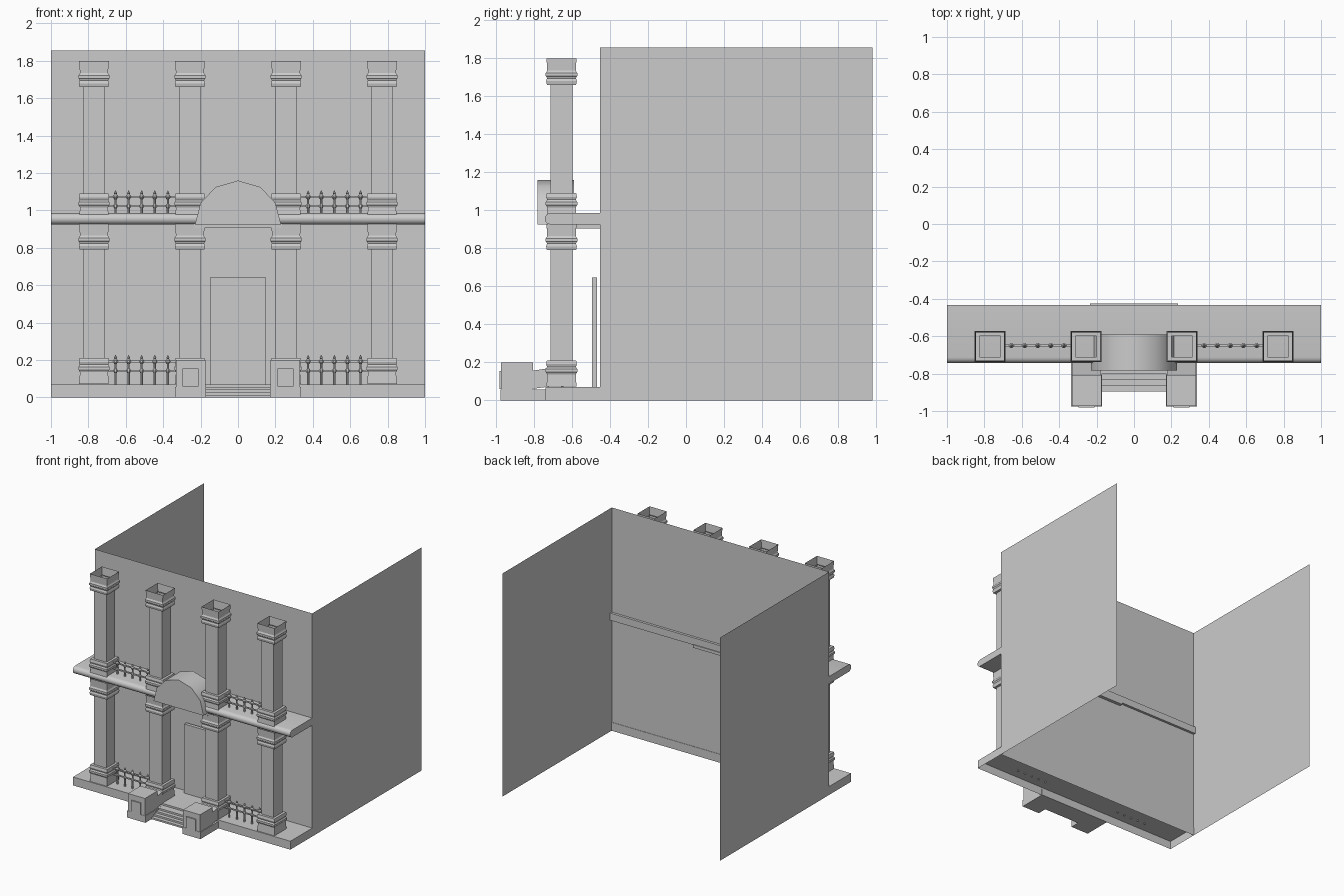
import bpy, bmesh, math

if "Cube" in bpy.data.objects:
    bpy.data.objects.remove(bpy.data.objects["Cube"])

CY = -0.655  # column and railing line
COLUMN_X = (-0.77, -0.257, 0.257, 0.77)


def make(name, verts, faces, smooth=False):
    me = bpy.data.meshes.new(name)
    me.from_pydata(verts, [], faces)
    bm = bmesh.new()
    bm.from_mesh(me)
    bmesh.ops.recalc_face_normals(bm, faces=bm.faces)
    bm.to_mesh(me)
    bm.free()
    ob = bpy.data.objects.new(name, me)
    bpy.context.collection.objects.link(ob)
    if smooth:
        bpy.ops.object.select_all(action='DESELECT')
        ob.select_set(True)
        bpy.context.view_layer.objects.active = ob
        bpy.ops.object.shade_smooth_by_angle(angle=math.radians(40))
    return ob


def box(name, x0, x1, y0, y1, z0, z1, bottom=True):
    v = [(x, y, z) for z in (z0, z1) for x, y in ((x0, y0), (x1, y0), (x1, y1), (x0, y1))]
    f = [(4, 5, 6, 7)] + [(i, (i + 1) % 4, 4 + (i + 1) % 4, 4 + i) for i in range(4)]
    if bottom:
        f.append((3, 2, 1, 0))
    return make(name, v, f)


def prism(name, pts, axis, a, b, smooth=False):
    """Extrude a closed outline along x (points y,z) or y (points x,z)."""
    n = len(pts)
    place = (lambda p, t: (t, p[0], p[1])) if axis == 'x' else (lambda p, t: (p[0], t, p[1]))
    v = [place(p, t) for t in (a, b) for p in pts]
    f = [tuple(range(n)), tuple(range(2 * n - 1, n - 1, -1))]
    f += [(i, (i + 1) % n, n + (i + 1) % n, n + i) for i in range(n)]
    return make(name, v, f, smooth)


def spin(name, profile, x, y, sides, z_off=0, square=False):
    """Open-ended turned shape; square uses the radius as half width."""
    v, f = [], []
    k = math.sqrt(2) if square else 1
    for r, z in profile:
        for i in range(sides):
            a = math.tau * (i + 0.5) / sides
            v.append((x + k * r * math.cos(a), y + k * r * math.sin(a), z + z_off))
    for j in range(len(profile) - 1):
        for i in range(sides):
            i2 = (i + 1) % sides
            f.append((j * sides + i, j * sides + i2, (j + 1) * sides + i2, (j + 1) * sides + i))
    return make(name, v, f)


# Building shell: front and two side walls, open above and behind
w = [(1, 0.98), (1, -0.453), (-1, -0.453), (-1, 0.98)]
make("walls", [(x, y, z) for z in (0, 1.855) for x, y in w],
     [(i, i + 1, i + 5, i + 4) for i in range(3)])

# Ground terrace, hollow underneath
box("terrace", -1, 1, -0.74, -0.45, 0, 0.07, bottom=False)

# Balcony slab with a rounded front edge
nose = [(-0.713 - 0.03 * math.sin(t), 0.955 - 0.03 * math.cos(t))
        for t in (math.pi * i / 8 for i in range(9))]
prism("balcony", [(-0.432, 0.925)] + nose + [(-0.432, 0.985)], 'x', -1, 1, True)

# Arched canopy over the entrance and the soffit block under it
arch = [(0.23, 0.925), (0.2, 1.04), (0.12, 1.125)]
prism("canopy", arch + [(0, 1.16)] + [(-x, z) for x, z in arch[::-1]], 'y', -0.782, -0.59, True)
box("canopy_soffit", -0.235, 0.235, -0.735, -0.425, 0.905, 0.93)

# Door
box("door", -0.148, 0.148, -0.495, -0.467, 0.07, 0.645)

# Square columns on two floors with moulded bases and capitals
cap = [(0.077, 0), (0.081, 0.02), (0.076, 0.034), (0.079, 0.042), (0.083, 0.046), (0.083, 0.062),
       (0.079, 0.067), (0.075, 0.075), (0.079, 0.138)]
for floor, z0, base_h, cap_z in (("lower", 0.07, 0.14, 0.79), ("upper", 0.95, 0.14, 1.66)):
    profile = [(r, z0 + base_h - z) for r, z in cap[::-1]]
    profile += [(0.057, z0 + base_h), (0.057, cap_z)]
    profile += [(r, cap_z + z) for r, z in cap]
    for x in COLUMN_X:
        spin(floor + "_column", profile, x, CY, 4, square=True)

# Railings: turned posts with pointed tops and two rails
post = [(0.007, -0.008), (0.007, 0.06), (0.012, 0.068), (0.012, 0.078), (0.006, 0.086),
        (0.006, 0.108), (0.014, 0.118), (0.014, 0.128), (0.006, 0.137), (0.009, 0.142), (0.0005, 0.158)]
for z0 in (0.07, 0.95):
    for side in (-1, 1):
        for i in range(5):
            spin("railing_post", post, side * (0.375 + 0.07 * i), CY + 0.005, 8, z0)
        xa, xb = sorted((side * 0.33, side * 0.7))
        for zr in (0.073, 0.123):
            box("rail", xa, xb, CY, CY + 0.01, z0 + zr - 0.005, z0 + zr + 0.005)

# Entrance steps
for i, y in enumerate((-0.895, -0.863, -0.832, -0.80)):
    box("step", -0.176, 0.176, y, -0.735, 0.014 * i, 0.014 * (i + 1))

# Step pedestals: plinth, block with raised front panel, low wall to the column
for s in (-1, 1):
    def side_box(name, a, b, *rest):
        box(name, *sorted((s * a, s * b)), *rest)
    side_box("pedestal_plinth", 0.17, 0.337, -0.975, -0.735, 0, 0.057)
    side_box("pedestal_block", 0.175, 0.332, -0.972, -0.806, 0.057, 0.2)
    side_box("pedestal_panel", 0.21, 0.296, -0.982, -0.965, 0.06, 0.155)
    prism("pedestal_wall", [(-0.81, 0.06), (-0.735, 0.07), (-0.72, 0.07), (-0.72, 0.167),
                            (-0.735, 0.167), (-0.81, 0.155)], 'x', s * 0.178, s * 0.329)
